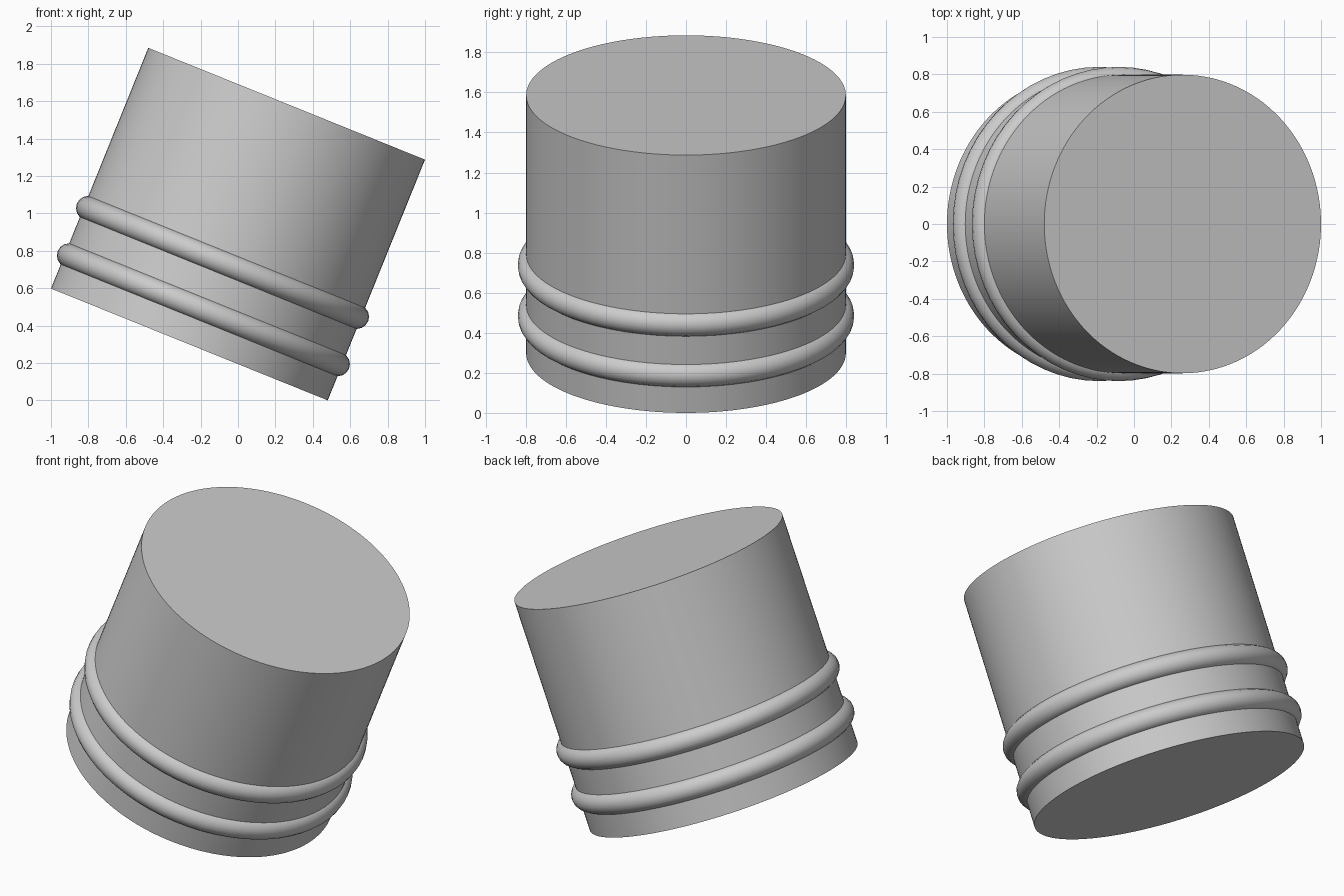
import bpy
import math
from mathutils import Matrix, Vector

cube = bpy.data.objects.get("Cube")
if cube:
    bpy.data.objects.remove(cube, do_unlink=True)

grey = bpy.data.materials.new("light_grey")
grey.use_nodes = True
colour = (0.6, 0.6, 0.6, 1)
grey.diffuse_color = colour
grey.node_tree.nodes["Principled BSDF"].inputs["Base Color"].default_value = colour

RADIUS = 0.798
HEIGHT = 1.388
RING_OUTER = 0.84
RING_THICK = 0.065

# Tilted frame whose origin is the centre of the bottom disc
tilt = Matrix.Translation((-0.26, 0, 0.299)) @ Matrix.Rotation(math.radians(22), 4, 'Y')


def finish(name, height):
    """Name the active part, tilt it and shade it."""
    part = bpy.context.object
    part.name = name
    part.matrix_world = tilt @ Matrix.Translation(Vector((0, 0, height)))
    part.data.materials.append(grey)
    bpy.ops.object.shade_smooth_by_angle(angle=math.radians(35))


# Main cylinder
bpy.ops.mesh.primitive_cylinder_add(vertices=128, radius=RADIUS, depth=HEIGHT)
finish("body", HEIGHT / 2)

# Rounded rings around the lower part
for name, height in (("lower_ring", 0.2), ("upper_ring", 0.473)):
    bpy.ops.mesh.primitive_torus_add(
        major_segments=64, minor_segments=16,
        major_radius=RING_OUTER - RING_THICK, minor_radius=RING_THICK)
    finish(name, height)
